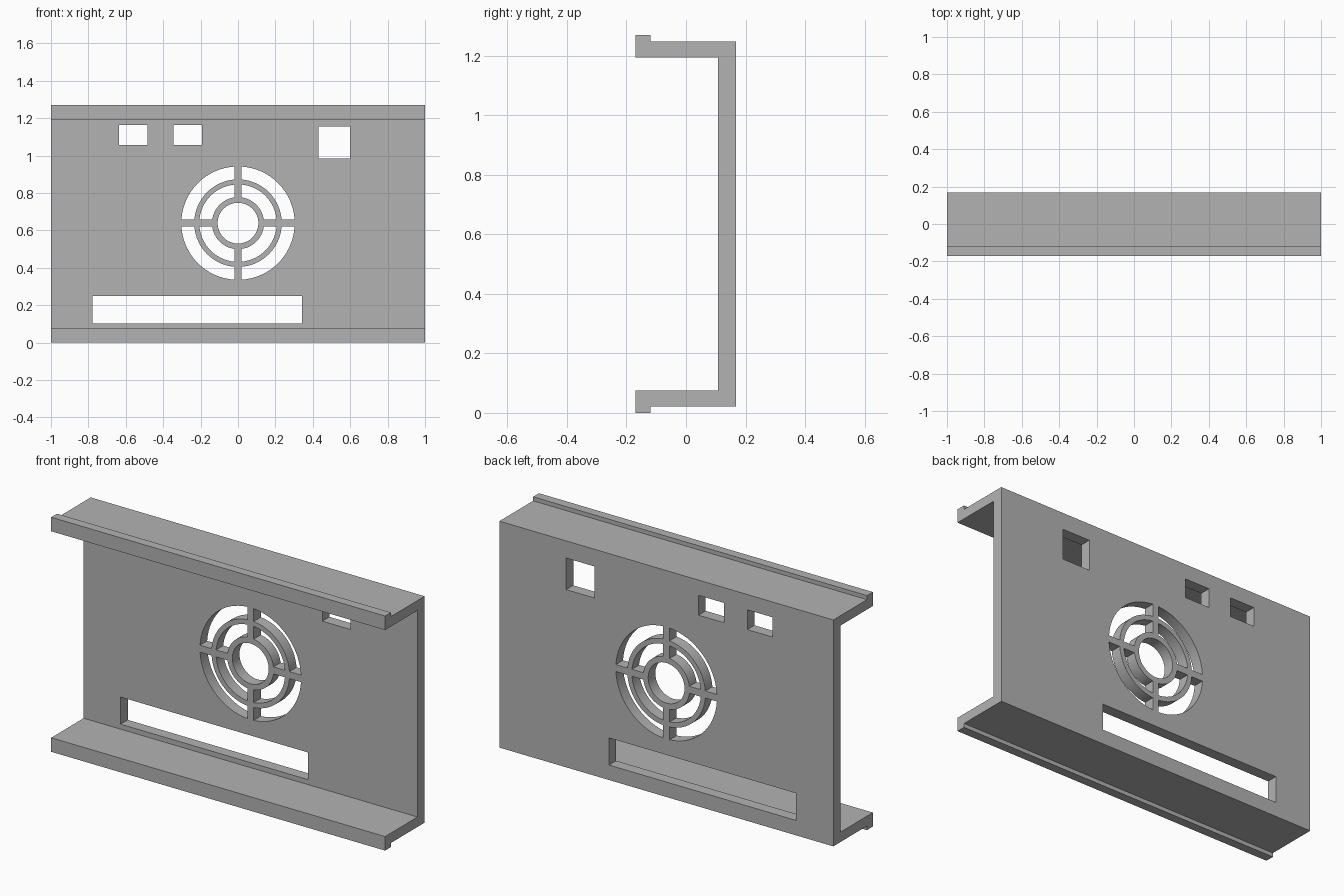
import bpy, bmesh
from math import asin, cos, sin, pi, tau

if "Cube" in bpy.data.objects:
    bpy.data.objects.remove(bpy.data.objects["Cube"])

# Single grey finish
grey = bpy.data.materials.new("plain grey")
grey.use_nodes = True
colour = (0.45, 0.45, 0.45, 1)
grey.diffuse_color = colour
grey.node_tree.nodes["Principled BSDF"].inputs["Base Color"].default_value = colour


def prism(bm, base, offset):
    """Extrude a closed outline along an offset."""
    face = bm.faces.new([bm.verts.new(p) for p in base])
    new = bmesh.ops.extrude_face_region(bm, geom=[face])["geom"]
    verts = [v for v in new if isinstance(v, bmesh.types.BMVert)]
    bmesh.ops.translate(bm, verts=verts, vec=offset)


def make_object(name, bm):
    bmesh.ops.recalc_face_normals(bm, faces=bm.faces)
    mesh = bpy.data.meshes.new(name)
    bm.to_mesh(mesh)
    bm.free()
    mesh.materials.append(grey)
    obj = bpy.data.objects.new(name, mesh)
    bpy.context.collection.objects.link(obj)
    return obj


# Channel panel: half profile (y, z), mirrored about mid height
height = 1.27
half = [(0.168, 0.022), (-0.12, 0.022), (-0.12, 0), (-0.17, 0),
        (-0.17, 0.076), (0.107, 0.076)]
profile = half + [(y, height - z) for y, z in reversed(half)]
bm = bmesh.new()
prism(bm, [(-1, y, z) for y, z in profile], (2, 0, 0))
panel = make_object("channel_panel", bm)

# Openings through the back wall
bm = bmesh.new()
front, depth = 0.05, (0, 0.2, 0)


def cut(outline):
    prism(bm, [(x, front, z) for x, z in outline], depth)


# Rectangular ports and the long slot
for x0, x1, z0, z1 in [(-0.635, -0.485, 1.058, 1.165),
                       (-0.345, -0.193, 1.058, 1.165),
                       (0.43, 0.60, 0.984, 1.155),
                       (-0.778, 0.343, 0.103, 0.25)]:
    cut([(x0, z0), (x1, z0), (x1, z1), (x0, z1)])

# Fan grille: round centre hole and quarter-ring vents between spokes
centre_z, spoke = 0.639, 0.019


def arc(radius, start, end, steps):
    angles = [start + (end - start) * i / steps for i in range(steps + 1)]
    return [(radius * cos(a), centre_z + radius * sin(a)) for a in angles]


cut(arc(0.109, 0, tau, 48)[:-1])
for inner, outer in [(0.139, 0.207), (0.234, 0.303)]:
    for quarter in range(4):
        turn = quarter * pi / 2
        a, b = asin(spoke / outer), asin(spoke / inner)
        cut(arc(outer, turn + a, turn + pi / 2 - a, 16)
            + arc(inner, turn + pi / 2 - b, turn + b, 16))
cutter = make_object("opening_cutter", bm)
cutter.hide_render = True
cutter.hide_viewport = True

boolean = panel.modifiers.new("openings", "BOOLEAN")
boolean.operation = "DIFFERENCE"
boolean.solver = "EXACT"
boolean.object = cutter

# Apply the cut, then smooth the curved walls
bpy.context.view_layer.objects.active = panel
panel.select_set(True)
bpy.ops.object.modifier_apply(modifier=boolean.name)
bpy.data.objects.remove(cutter)
bpy.ops.object.shade_smooth_by_angle(angle=pi / 6)
